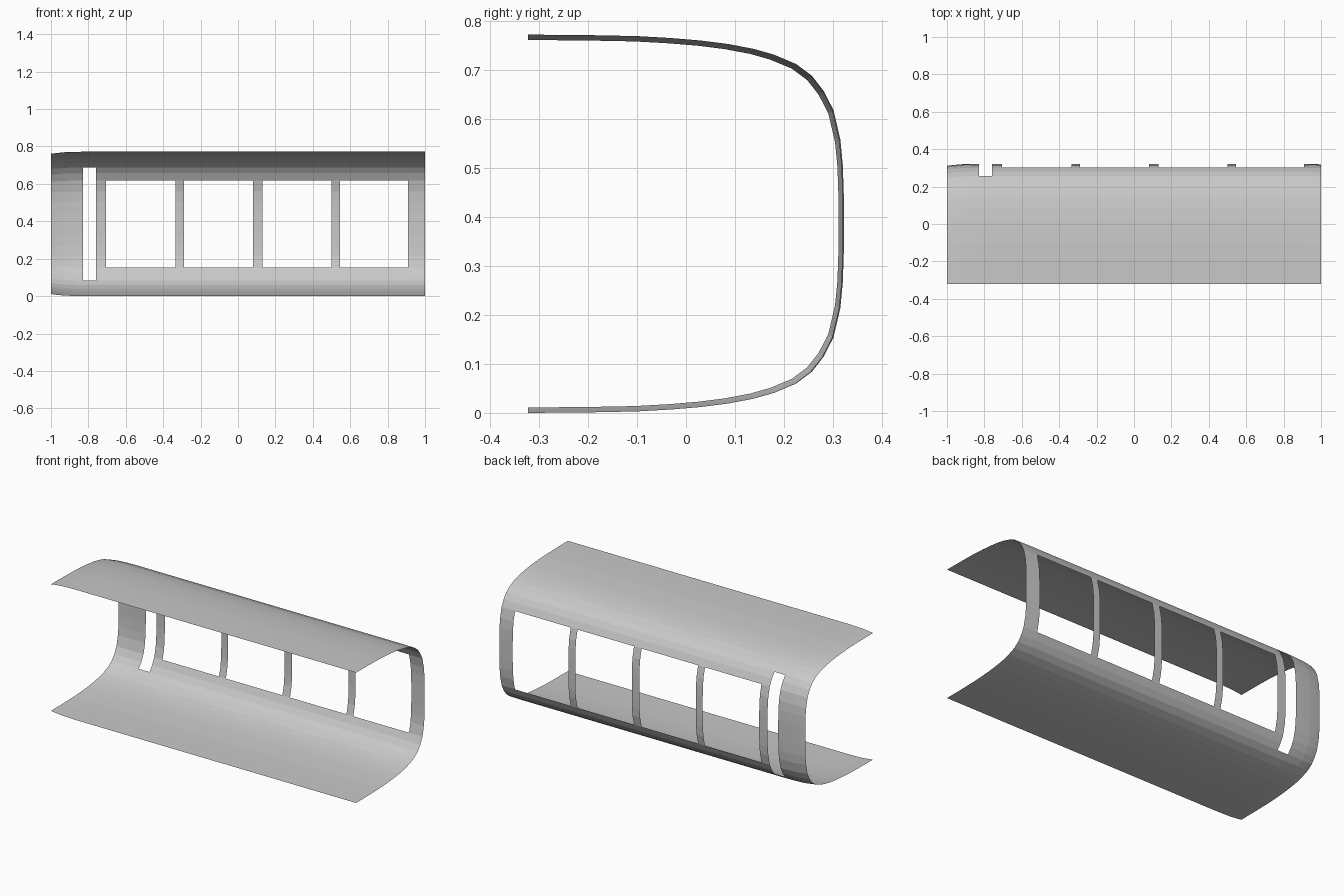
import bpy
import bmesh

if "Cube" in bpy.data.objects:
    bpy.data.objects.remove(bpy.data.objects["Cube"], do_unlink=True)

MID = 0.386      # height of the symmetry plane
OPEN_Y = -0.322  # open long edges

# Plain grey paint
paint = bpy.data.materials.new("light grey")
paint.use_nodes = True
GREY = (0.58, 0.58, 0.58, 1)
paint.diffuse_color = GREY
paint.node_tree.nodes["Principled BSDF"].inputs["Base Color"].default_value = GREY

# Upper half of the section: (y, height above the symmetry plane)
half = [(0.322, 0.06), (0.320, 0.12), (0.315, 0.172), (0.301, 0.232),
        (0.281, 0.271), (0.257, 0.302), (0.225, 0.326), (0.18, 0.345),
        (0.138, 0.357), (0.085, 0.367), (0.03, 0.374), (-0.03, 0.379),
        (-0.1, 0.383), (-0.2, 0.385), (OPEN_Y, 0.386)]
profile = [(y, -h) for y, h in reversed(half)] + half

# Openings: x start, x end, half height
windows = [(-0.705, -0.335, 0.232), (-0.29, 0.08, 0.232),
           (0.13, 0.5, 0.232), (0.545, 0.91, 0.232)]
openings = [(-0.83, -0.76, 0.302)] + windows

# Slight inward taper at the ends
taper = {-1.0: 0.011, -0.97: 0.007, -0.93: 0.003, -0.88: 0.001, 1.0: 0.003}
stations = sorted(set(taper) | {x for o in openings for x in o[:2]})


def section(bm, x):
    """One ring of vertices across the shell."""
    d = taper.get(x, 0)
    depth, height = 1 - d / 0.644, 1 - (d if x < 0 else 0) / MID
    return [bm.verts.new((x, OPEN_Y + (y - OPEN_Y) * depth, MID + h * height))
            for y, h in profile]


def is_open(x, h):
    return any(a < x < b and abs(h) < top for a, b, top in openings)


# Curved side shell with window and door openings
bm = bmesh.new()
rings = [section(bm, x) for x in stations]
for i in range(len(stations) - 1):
    x = (stations[i] + stations[i + 1]) / 2
    for j in range(len(profile) - 1):
        h = (profile[j][1] + profile[j + 1][1]) / 2
        if not is_open(x, h):
            bm.faces.new((rings[i][j], rings[i][j + 1],
                          rings[i + 1][j + 1], rings[i + 1][j]))
loose = [v for v in bm.verts if not v.link_faces]
bmesh.ops.delete(bm, geom=loose, context='VERTS')

mesh = bpy.data.meshes.new("side_shell")
bm.to_mesh(mesh)
bm.free()
mesh.materials.append(paint)
shell = bpy.data.objects.new("side_shell", mesh)
bpy.context.scene.collection.objects.link(shell)
